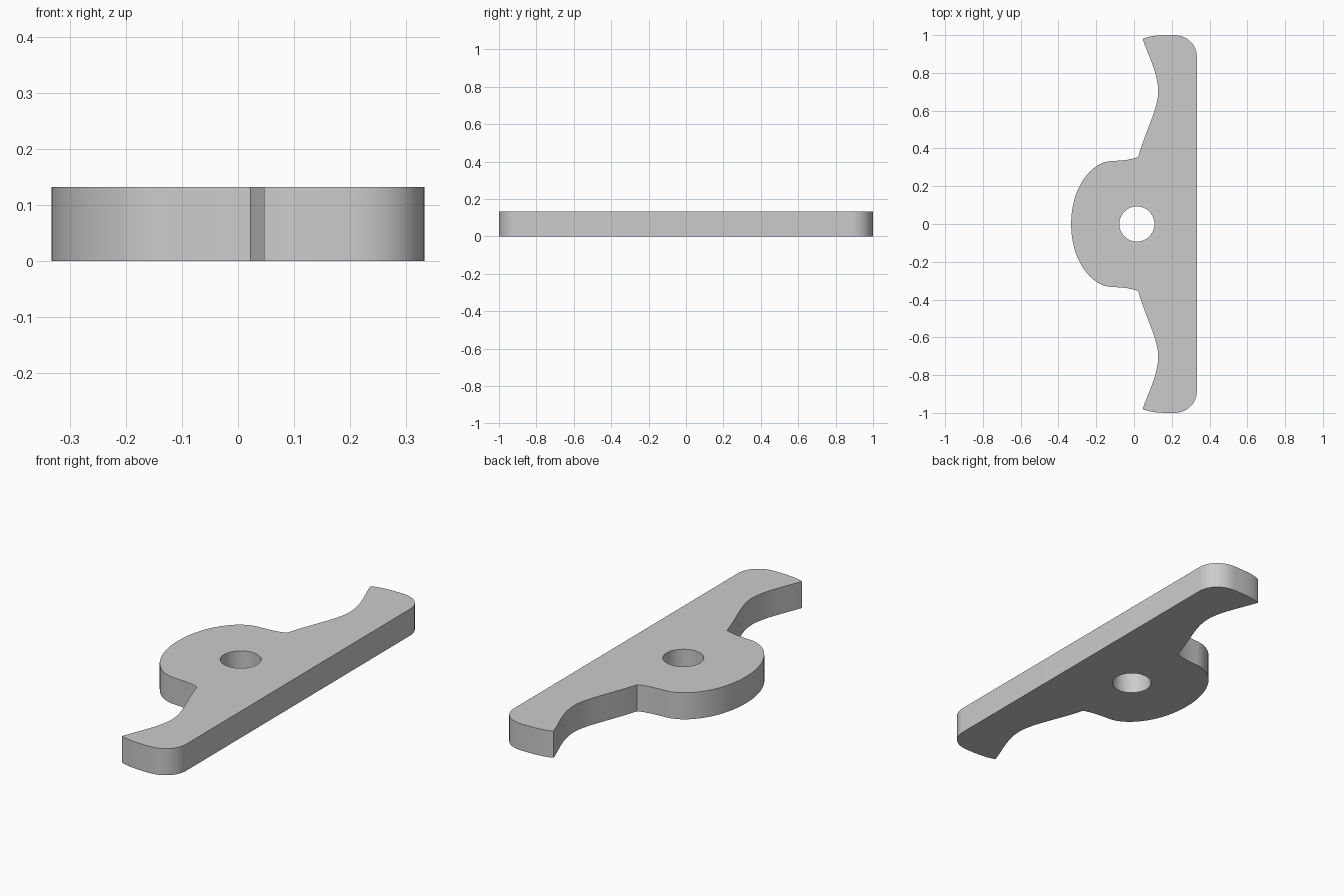
import bpy, bmesh, math
from mathutils import Vector
from mathutils.geometry import interpolate_bezier

cube = bpy.data.objects.get("Cube")
if cube:
    bpy.data.objects.remove(cube, do_unlink=True)

THICKNESS = 0.133
HOLE_CENTRE, HOLE_RADIUS = 0.015, 0.093

# Bezier segments of the rear half outline, from the straight edge to the hub
SEGMENTS = [
    ((0.333, 0.885), (0.333, 0.95), (0.28, 1.0), (0.21, 1.0)),      # rounded tip
    ((0.21, 1.0), (0.15, 1.0), (0.09, 1.0), (0.046, 0.98)),         # tip end
    ((0.046, 0.98), (0.075, 0.89), (0.128, 0.80), (0.128, 0.70)),   # finger hollow
    ((0.128, 0.70), (0.128, 0.61), (0.06, 0.49), (0.022, 0.355)),
    ((0.022, 0.355), (-0.03, 0.335), (-0.08, 0.336), (-0.125, 0.333)),  # hub neck
    ((-0.125, 0.333), (-0.23, 0.325), (-0.333, 0.19), (-0.333, 0.0)),   # round hub
]

half = []
for seg in SEGMENTS:
    half += interpolate_bezier(*[Vector((x, y, 0)) for x, y in seg], 17)[:-1]
outline = half + [Vector((-0.333, 0, 0))]
outline += [Vector((p.x, -p.y, 0)) for p in reversed(half)]
hole = [Vector((HOLE_CENTRE + HOLE_RADIUS * math.cos(a), HOLE_RADIUS * math.sin(a), 0))
        for a in (math.tau * i / 48 for i in range(48))]

# Flat plate with the pivot hole, extruded to thickness
bm = bmesh.new()
edges = []
for loop in (outline, hole):
    verts = [bm.verts.new(p) for p in loop]
    edges += [bm.edges.new((v, verts[i - 1])) for i, v in enumerate(verts)]
bmesh.ops.triangle_fill(bm, edges=edges, use_beauty=True, use_dissolve=False)
result = bmesh.ops.extrude_face_region(bm, geom=bm.faces[:], use_keep_orig=True)
top = [g for g in result["geom"] if isinstance(g, bmesh.types.BMVert)]
bmesh.ops.translate(bm, verts=top, vec=(0, 0, THICKNESS))
bmesh.ops.recalc_face_normals(bm, faces=bm.faces[:])
mesh = bpy.data.meshes.new("lever_plate")
bm.to_mesh(mesh)
bm.free()

# Plain grey material
grey = bpy.data.materials.new("plain grey")
grey.use_nodes = True
colour = (0.6, 0.6, 0.6, 1)
grey.diffuse_color = colour
grey.node_tree.nodes["Principled BSDF"].inputs["Base Color"].default_value = colour
mesh.materials.append(grey)

plate = bpy.data.objects.new("lever_plate", mesh)
bpy.context.collection.objects.link(plate)
bpy.ops.object.select_all(action="DESELECT")
plate.select_set(True)
bpy.context.view_layer.objects.active = plate
bpy.ops.object.shade_smooth_by_angle(angle=math.radians(30))
